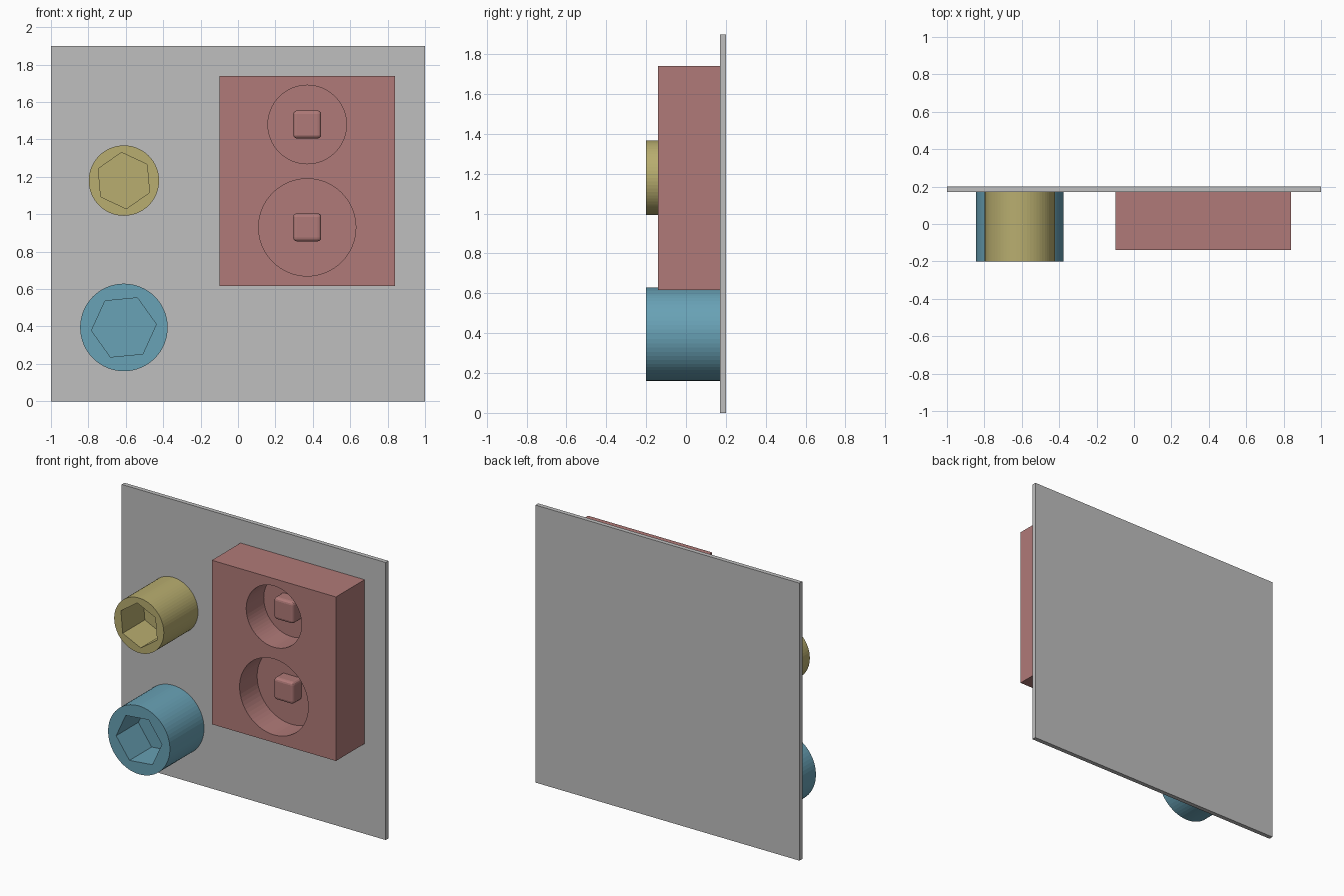
import bpy, bmesh, math

if "Cube" in bpy.data.objects:
    bpy.data.objects.remove(bpy.data.objects["Cube"])


def material(name, rgb):
    m = bpy.data.materials.new(name)
    m.diffuse_color = (*rgb, 1)
    m.use_nodes = True
    m.node_tree.nodes["Principled BSDF"].inputs["Base Color"].default_value = m.diffuse_color
    return m


GREY = material("plate grey", (0.52, 0.52, 0.52))
RED = material("dusty red", (0.435, 0.195, 0.188))
YELLOW = material("straw yellow", (0.48, 0.42, 0.16))
BLUE = material("sea blue", (0.14, 0.36, 0.465))


def prism(name, points, y0, y1, mat):
    """Extrude an (x, z) outline from y0 (front) to y1 (back)."""
    bm = bmesh.new()
    front = bm.faces.new([bm.verts.new((x, y0, z)) for x, z in points])
    ext = bmesh.ops.extrude_face_region(bm, geom=[front], use_keep_orig=True)
    for v in ext["geom"]:
        if isinstance(v, bmesh.types.BMVert):
            v.co.y = y1
    bmesh.ops.recalc_face_normals(bm, faces=bm.faces)
    mesh = bpy.data.meshes.new(name)
    bm.to_mesh(mesh)
    bm.free()
    mesh.materials.append(mat)
    ob = bpy.data.objects.new(name, mesh)
    bpy.context.collection.objects.link(ob)
    return ob


def rect(x0, x1, z0, z1):
    return [(x0, z0), (x1, z0), (x1, z1), (x0, z1)]


def ngon(x, z, r, n, start=0):
    return [(x + r * math.cos(math.radians(start) + math.tau * i / n),
             z + r * math.sin(math.radians(start) + math.tau * i / n)) for i in range(n)]


def apply_modifiers(ob):
    bpy.context.view_layer.objects.active = ob
    for m in list(ob.modifiers):
        bpy.ops.object.modifier_apply(modifier=m.name)


def cut(ob, points, y0, y1):
    """Subtract an extruded outline from ob."""
    cutter = prism("cutter", points, y0, y1, ob.data.materials[0])
    cutter.hide_render = True
    m = ob.modifiers.new("cut", 'BOOLEAN')
    m.operation, m.solver, m.object = 'DIFFERENCE', 'EXACT', cutter
    apply_modifiers(ob)
    bpy.data.objects.remove(cutter)


FRONT, BACK = 0.17, 0.2

# Back plate
prism("back_plate", rect(-1, 1, 0, 1.9), FRONT, BACK, GREY)

# Round bosses with hexagonal sockets
for name, z, r, hex_r, turn, mat in (
        ("upper_socket", 1.18, 0.188, 0.151, 35, YELLOW),
        ("lower_socket", 0.395, 0.234, 0.174, 5.5, BLUE)):
    boss = prism(name, ngon(-0.61, z, r, 64), -0.2, FRONT, mat)
    cut(boss, ngon(-0.61, z, hex_r, 6, turn), -0.3, 0.04)

# Block with two round recesses, each holding a square peg
block = prism("block", rect(-0.1, 0.84, 0.617, 1.74), -0.14, FRONT, RED)
for name, z, r in (("upper_peg", 1.48, 0.21), ("lower_peg", 0.93, 0.26)):
    cut(block, ngon(0.37, z, r, 64), -0.3, 0.05)
    peg = prism(name, rect(0.295, 0.445, z - 0.075, z + 0.075), -0.04, 0.07, RED)
    bevel = peg.modifiers.new("soft edge", 'BEVEL')
    bevel.width, bevel.segments = 0.02, 3
    apply_modifiers(peg)
